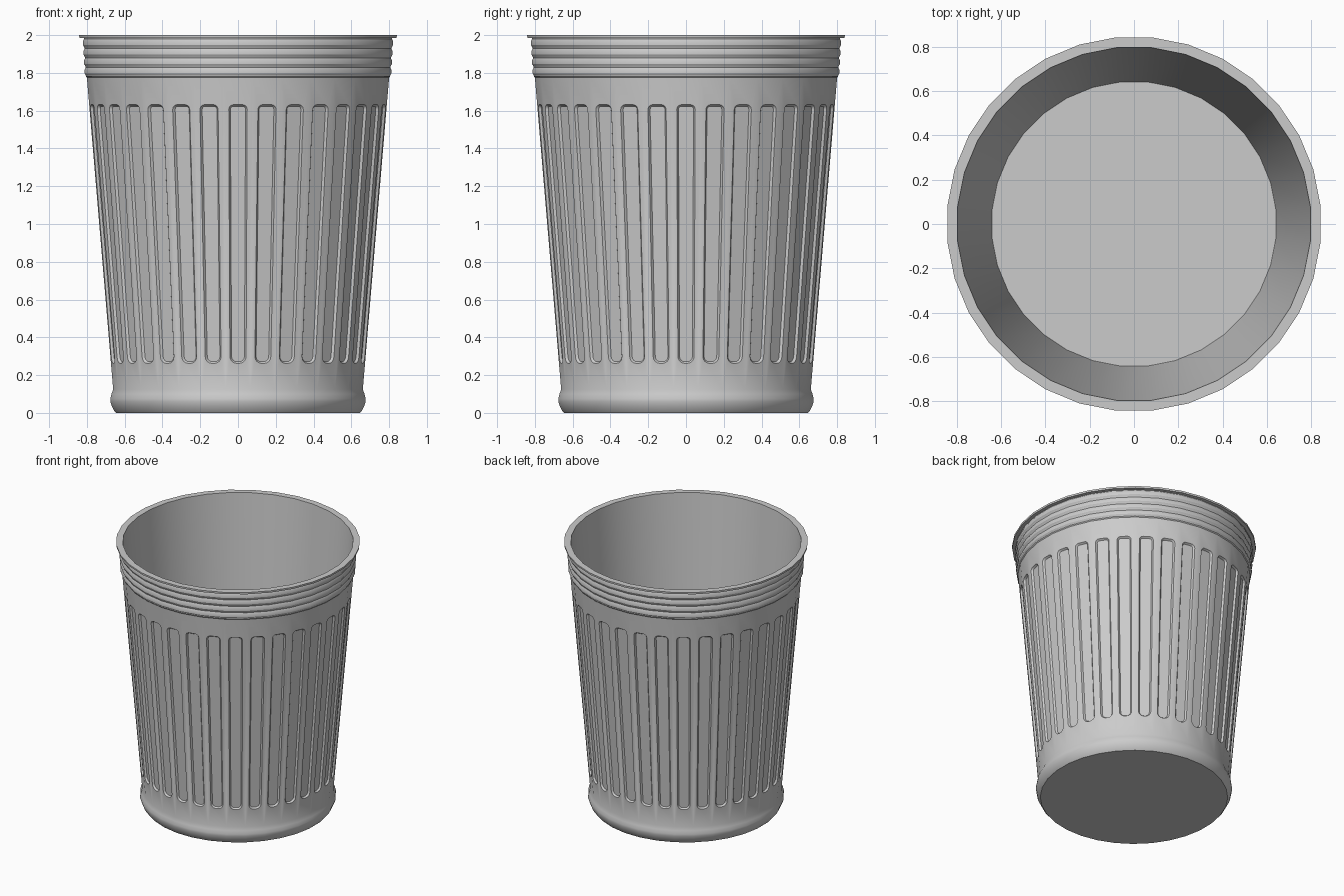
import bpy, bmesh, math

if "Cube" in bpy.data.objects:
    bpy.data.objects.remove(bpy.data.objects["Cube"])

N = 32
HALF = math.pi / N
Z0, Z1 = 0.125, 1.775          # limits of the fluted wall
R0, R1 = 0.661, 0.800          # distance of wall panels from the axis


def wall(z):
    return R0 + (R1 - R0) * (z - Z0) / (Z1 - Z0)


def place(k, s, z, depth=0.0):
    """Point on panel k: s sideways, z up, depth into the wall."""
    a, r = 2 * HALF * k, wall(z) - depth
    return (r * math.cos(a) - s * math.sin(a), r * math.sin(a) + s * math.cos(a), z)


def lathe(bm, profile, cap_start=False, cap_end=False):
    """Revolve (apothem, z) points into an N-sided skin."""
    rings = []
    for r, z in profile:
        R = r / math.cos(HALF)
        rings.append([bm.verts.new((R * math.cos(HALF * (2 * k + 1)),
                                    R * math.sin(HALF * (2 * k + 1)), z)) for k in range(N)])
    for a, b in zip(rings, rings[1:]):
        for k in range(N):
            j = (k + 1) % N
            bm.faces.new((a[k], a[j], b[j], b[k]))
    if cap_start:
        bm.faces.new(rings[0][::-1])
    if cap_end:
        bm.faces.new(rings[-1])


def flute_outline(inset):
    """Rounded slot, four corners of five points each, counter-clockwise."""
    pts = []
    zb, zt = 0.262 + inset, 1.632 - inset
    for sx, top, start in ((1, 0, -90), (1, 1, 0), (-1, 1, 90), (-1, 0, 180)):
        hw = (0.049 if top else 0.043) - inset
        rad = (0.026 if top else 0.036) - inset
        cx, cz = sx * (hw - rad), (zt - rad if top else zb + rad)
        for i in range(5):
            t = math.radians(start + 22.5 * i)
            pts.append((cx + rad * math.cos(t), cz + rad * math.sin(t)))
    return pts


def fluted_panel(bm, k):
    t = math.tan(HALF)
    rect = [bm.verts.new(place(k, sx * wall(z) * t, z))
            for sx, z in ((1, Z0), (1, Z1), (-1, Z1), (-1, Z0))]
    outer = [bm.verts.new(place(k, s, z)) for s, z in flute_outline(0)]
    inner = [bm.verts.new(place(k, s, z, 0.013)) for s, z in flute_outline(0.009)]
    n = len(outer)
    # flat surround, one face per side
    for c in range(4):
        arc = [outer[(5 * c + 2 + i) % n] for i in range(6)]
        bm.faces.new([rect[c], rect[(c + 1) % 4]] + arc[::-1])
    # sloped edge and floor of the flute
    for i in range(n):
        j = (i + 1) % n
        bm.faces.new((outer[i], outer[j], inner[j], inner[i]))
    bm.faces.new(inner)


bm = bmesh.new()

# base with rounded bead
lathe(bm, [(0.646, 0), (0.656, 0.012), (0.668, 0.035), (0.676, 0.06), (0.676, 0.075),
           (0.670, 0.10), (R0, Z0)], cap_start=True)

# fluted wall
for k in range(N):
    fluted_panel(bm, k)

# ribbed collar, rim and inside
collar = [(R1, Z1), (0.806, 1.782)]
for i in range(4):
    z, r = 1.785 + 0.05 * i, 0.808 + 0.003 * i
    collar += [(r - 0.002, z + 0.002), (r + 0.004, z + 0.012), (r + 0.004, z + 0.032),
               (r - 0.002, z + 0.044)]
collar += [(0.816, 1.984), (0.840, 1.986), (0.841, 2.0), (0.795, 2.0), (0.640, 0.02)]
lathe(bm, collar, cap_end=True)

bmesh.ops.remove_doubles(bm, verts=bm.verts, dist=0.0005)
bmesh.ops.recalc_face_normals(bm, faces=bm.faces)

mesh = bpy.data.meshes.new("waste_bin")
bm.to_mesh(mesh)
bm.free()
obj = bpy.data.objects.new("waste_bin", mesh)
bpy.context.collection.objects.link(obj)
bpy.context.view_layer.objects.active = obj
obj.select_set(True)
bpy.ops.object.shade_smooth_by_angle(angle=math.radians(30))
